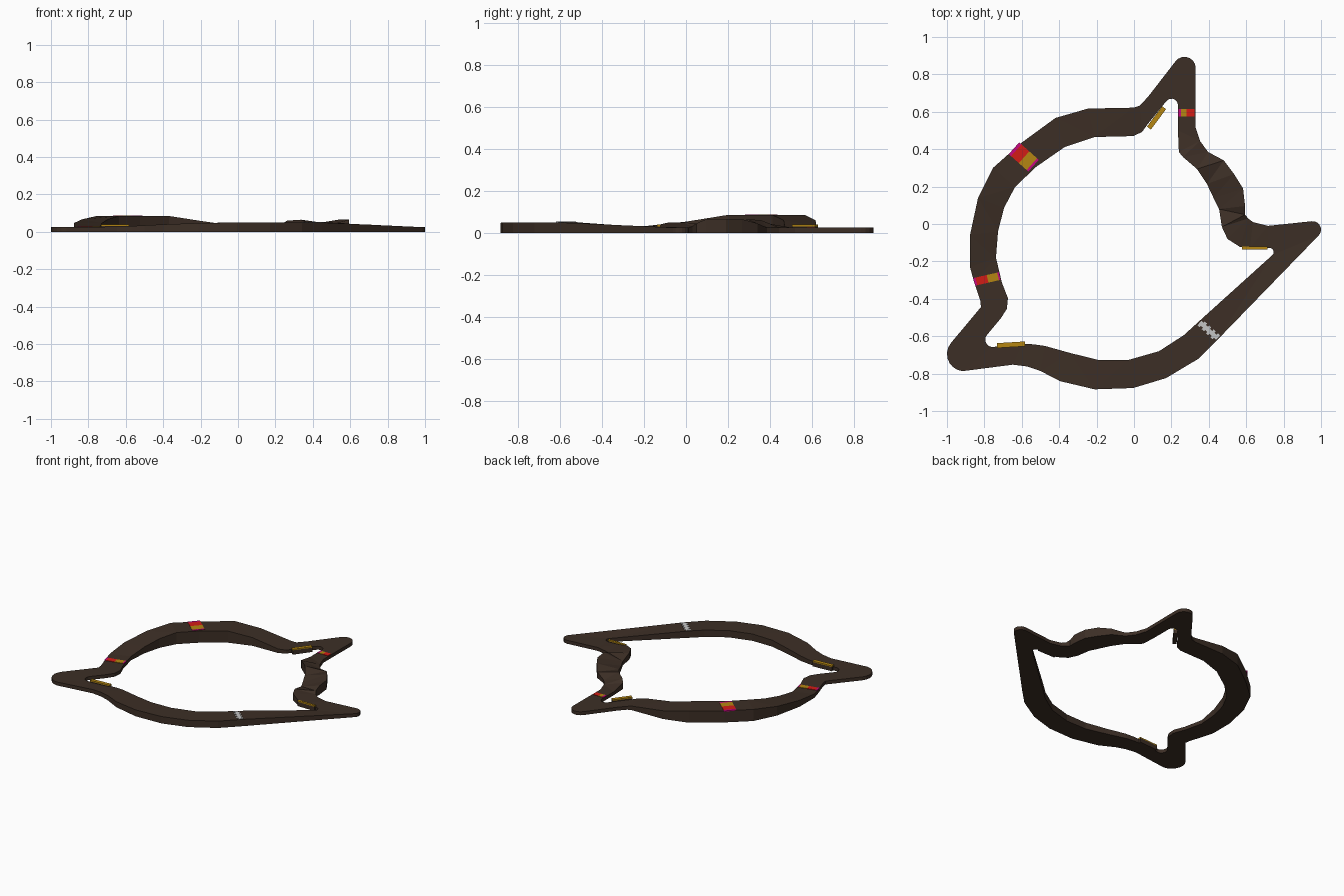
import bpy, bmesh, math
from mathutils import Vector
from mathutils.bvhtree import BVHTree

if "Cube" in bpy.data.objects:
    bpy.data.objects.remove(bpy.data.objects["Cube"])


def material(name, rgb):
    m = bpy.data.materials.new(name)
    m.diffuse_color = (*rgb, 1)
    m.use_nodes = True
    m.node_tree.nodes["Principled BSDF"].inputs["Base Color"].default_value = m.diffuse_color
    return m


BROWN = material("dark_brown", (0.046, 0.028, 0.019))
RED = material("red", (0.65, 0.012, 0.008))
GOLD = material("gold", (0.46, 0.24, 0.006))
PINK = material("magenta", (0.58, 0.002, 0.22))
WHITE = material("light_grey", (0.55, 0.55, 0.55))


def finish(bm, name, mat):
    bmesh.ops.recalc_face_normals(bm, faces=bm.faces)
    me = bpy.data.meshes.new(name)
    bm.to_mesh(me)
    bm.free()
    me.materials.append(mat)
    ob = bpy.data.objects.new(name, me)
    bpy.context.collection.objects.link(ob)
    return ob


# stations: outer x, y, inner x, y, outer height, inner height
def leg(rows):
    return [(Vector((a, b, zo)), Vector((c, d, zi))) for a, b, c, d, zo, zi in rows]


def hairpin(oc, orad, ic, irad, a0, a1, z, n=7):
    out = []
    for k in range(n + 1):
        a = math.radians(a0 + (a1 - a0) * k / n)
        d = Vector((math.cos(a), math.sin(a), 0))
        out.append((Vector((*oc, z)) + d * orad, Vector((*ic, z)) + d * irad))
    return out


left_leg = leg([
    (-.818, -.444, -.715, -.508, .025, .025), (-.822, -.41, -.680, -.455, .025, .025),
    (-.83, -.385, -.674, -.396, .025, .025), (-.855, -.31, -.706, -.315, .025, .025),
    (-.877, -.23, -.738, -.18, .028, .028), (-.877, -.06, -.727, -.04, .047, .047),
    (-.834, .139, -.695, .086, .067, .067), (-.754, .30, -.636, .198, .085, .085),
    (-.61, .428, -.524, .305, .085, .085), (-.42, .567, -.37, .412, .085, .085),
    (-.246, .617, -.209, .465, .06, .06), (0, .622, -.005, .47, .03, .03),
    (.03, .632, .043, .492, .025, .025), (.075, .68, .07, .53, .025, .025)])

right_leg = leg([
    (.328, .52, .235, .50, .025, .025), (.353, .444, .24, .385, .025, .045),
    (.396, .385, .262, .358, .025, .06), (.48, .34, .337, .294, .045, .065),
    (.535, .267, .39, .214, .065, .04), (.583, .19, .425, .14, .065, .028),
    (.594, .096, .455, .08, .065, .028), (.594, .05, .47, -.016, .045, .05),
    (.61, .03, .50, -.08, .03, .05), (.636, .01, .567, -.123, .025, .04),
    (.717, -.01, .62, -.128, .025, .03)])

bottom_leg = leg([
    (.45, -.615, .348, -.52, .05, .05), (.342, -.722, .267, -.594, .05, .05),
    (.171, -.824, .134, -.68, .05, .05), (-.005, -.877, -.03, -.727, .05, .05),
    (-.21, -.884, -.19, -.727, .047, .047), (-.396, -.84, -.34, -.69, .04, .04),
    (-.50, -.786, -.476, -.652, .035, .035), (-.57, -.762, -.54, -.643, .031, .031),
    (-.647, -.752, -.60, -.642, .028, .028)])

stations = (
    hairpin((-.908, -.695), .092, (-.755, -.618), .04, 265, 140, .025) + left_leg
    + hairpin((.27, .834), .06, (.2, .635), .035, 145, 0, .025) + right_leg
    + hairpin((.955, -.03), .045, (.725, -.15), .022, 95, -45, .025) + bottom_leg)

# track ring: closed slab between the outer and inner edge
bm = bmesh.new()
rings = []
for o, i in stations:
    rings.append([bm.verts.new(p) for p in
                  (o, i, (i.x, i.y, 0), (o.x, o.y, 0))])
for a, b in zip(rings, rings[1:] + rings[:1]):
    for k in range(4):
        j = (k + 1) % 4
        bm.faces.new((a[k], a[j], b[j], b[k]))
bmesh.ops.triangulate(bm, faces=bm.faces)
tree = BVHTree.FromBMesh(bm)
finish(bm, "track_ring", BROWN)


def surface(x, y):
    hit = tree.ray_cast(Vector((x, y, 1)), Vector((0, 0, -1)))[0]
    return hit.z if hit else None


# thin painted plate from p to q, draped over the track
def plate(name, p, q, half, mat, shift=0, lift=.003):
    p, q = Vector(p), Vector(q)
    d = (q - p).normalized()
    n = Vector((-d.y, d.x))
    pts = [p + n * (shift - half), q + n * (shift - half),
           q + n * (shift + half), p + n * (shift + half)]
    zs = [surface(*v) for v in pts]
    known = [z for z in zs if z is not None] or [.03]
    zs = [max(known) if z is None else z for z in zs]
    bm = bmesh.new()
    top = [bm.verts.new((v.x, v.y, z + lift)) for v, z in zip(pts, zs)]
    low = [bm.verts.new((v.x, v.y, z - .003)) for v, z in zip(pts, zs)]
    bm.faces.new(top)
    bm.faces.new(low[::-1])
    for k in range(4):
        j = (k + 1) % 4
        bm.faces.new((top[k], low[k], low[j], top[j]))
    finish(bm, name, mat)


# marker stripes across the track: magenta, red, gold, magenta
def marker(name, outer, inner, half, cuts):
    o, i = Vector(outer), Vector(inner)
    for k, mat in enumerate((PINK, RED, GOLD, PINK)):
        if cuts[k + 1] > cuts[k]:
            plate(f"{name}_{k}", o.lerp(i, cuts[k]), o.lerp(i, cuts[k + 1]), half, mat)


marker("upper_left_marker", (-.645, .408), (-.535, .31), .042, (.03, .14, .52, .9, .98))
marker("lower_left_marker", (-.857, -.31), (-.717, -.278), .021, (.02, .1, .53, .93, .99))
marker("right_marker", (.325, .595), (.236, .595), .019, (.01, .01, .5, .83, .98))

# chequered start line
a, b = Vector((.353, -.526)), Vector((.446, -.611))
plate("start_line", a, b, .011, WHITE)
for k in range(8):
    plate(f"start_check_{k}", a.lerp(b, k / 8), a.lerp(b, (k + 1) / 8), .006, WHITE,
          shift=.015 if k % 2 else -.015)


# corner kerbs: brown base with a gold cap
def block(name, p, q, width, z0, z1, mat):
    p, q = Vector(p), Vector(q)
    d = (q - p).normalized()
    n = Vector((-d.y, d.x)) * width / 2
    bm = bmesh.new()
    base = bm.faces.new([bm.verts.new((v.x, v.y, z0)) for v in (p - n, q - n, q + n, p + n)])
    up = bmesh.ops.extrude_face_region(bm, geom=[base])["geom"]
    bmesh.ops.translate(bm, vec=(0, 0, z1 - z0),
                        verts=[g for g in up if isinstance(g, bmesh.types.BMVert)])
    finish(bm, name, mat)


for name, p, q, w in (("top_kerb", (.08, .513), (.161, .622), .026),
                      ("left_kerb", (-.732, -.65), (-.583, -.641), .026),
                      ("right_kerb", (.577, -.129), (.715, -.129), .016)):
    block(name + "_base", p, q, w, 0, .031, BROWN)
    block(name + "_cap", p, q, w, .031, .039, GOLD)
